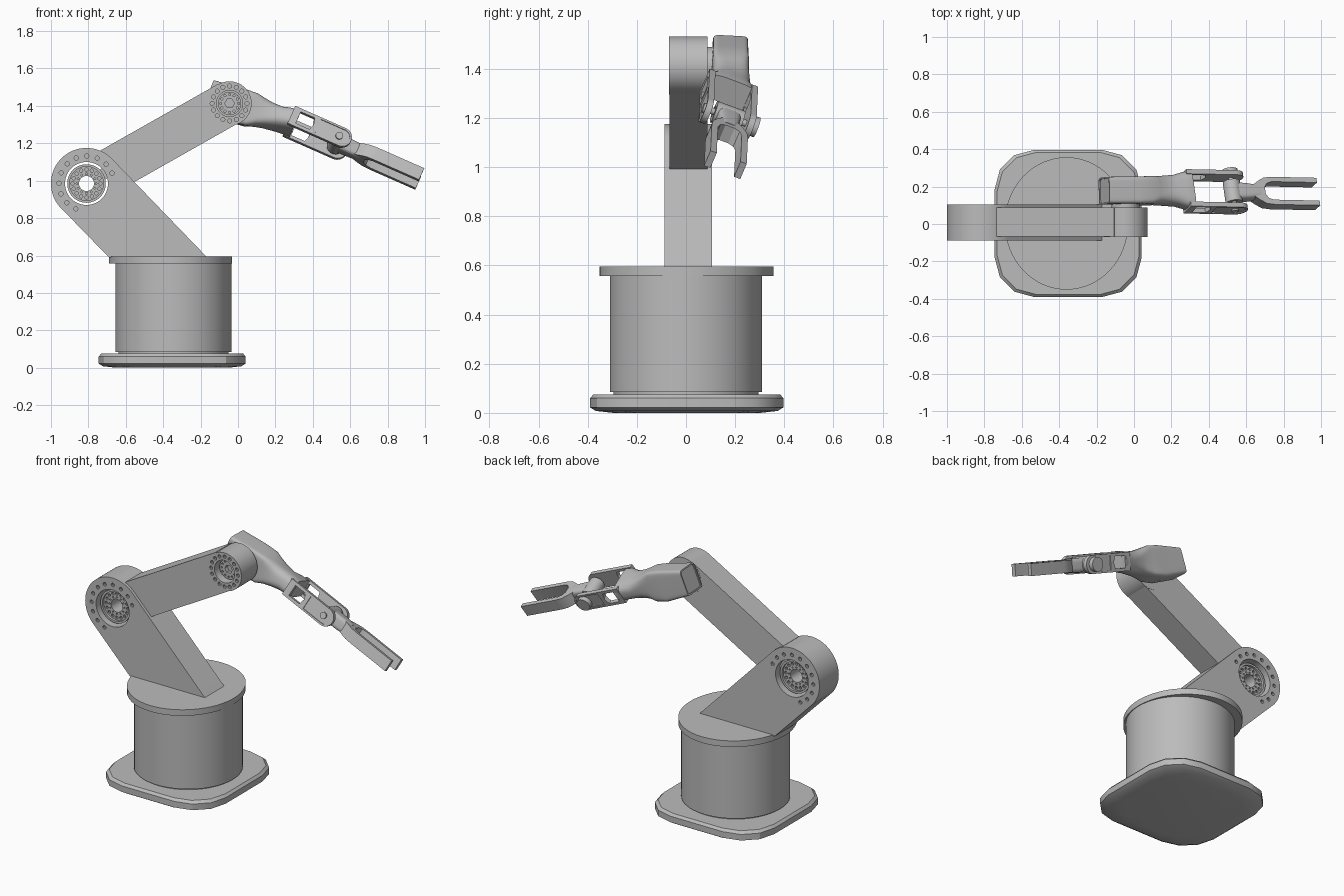
import bpy, bmesh
from math import cos, sin, pi, radians
from mathutils import Matrix, Vector

cube = bpy.data.objects.get("Cube")
if cube:
    bpy.data.objects.remove(cube, do_unlink=True)

grey = bpy.data.materials.new("machine_grey")
grey.use_nodes = True
GREY = (0.5, 0.5, 0.5, 1)
grey.diffuse_color = GREY
grey.node_tree.nodes["Principled BSDF"].inputs["Base Color"].default_value = GREY
parts = []


def add_loft(bm, rings):
    """Skin a list of equal-length point rings and cap both ends."""
    loops = [[bm.verts.new(p) for p in ring] for ring in rings]
    n = len(loops[0])
    for a, b in zip(loops, loops[1:]):
        for i in range(n):
            j = (i + 1) % n
            bm.faces.new((a[i], a[j], b[j], b[i]))
    bm.faces.new(loops[0][::-1])
    bm.faces.new(loops[-1])


def make(name, solids, frame=Matrix()):
    bm = bmesh.new()
    for rings in solids:
        add_loft(bm, rings)
    bmesh.ops.recalc_face_normals(bm, faces=bm.faces)
    mesh = bpy.data.meshes.new(name)
    bm.to_mesh(mesh)
    bm.free()
    mesh.materials.append(grey)
    obj = bpy.data.objects.new(name, mesh)
    obj.matrix_world = frame
    bpy.context.collection.objects.link(obj)
    parts.append(obj)
    return obj


def slab(points, y0, y1):
    """Profile in x-z, extruded along y."""
    return [[(x, y, z) for x, z in points] for y in (y0, y1)]


def circle(cx, cz, r, n=48, start=0, sweep=2 * pi):
    return [(cx + r * cos(start + sweep * i / n), cz + r * sin(start + sweep * i / n)) for i in range(n)]


def drum(cx, cz, r, y0, y1, n=48):
    return slab(circle(cx, cz, r, n), y0, y1)


def bolt_holes(cx, cz, ring, r, count, y0, y1, start=0, step=None):
    step = step or 2 * pi / count
    return [drum(cx + ring * cos(start + i * step), cz + ring * sin(start + i * step), r, y0, y1, 10)
            for i in range(count)]


def cut(target, solids):
    cutter = make("cutter", solids, target.matrix_world.copy())
    parts.remove(cutter)
    cutter.hide_render = True
    mod = target.modifiers.new("cut", "BOOLEAN")
    mod.operation, mod.solver, mod.object = "DIFFERENCE", "EXACT", cutter
    bpy.context.view_layer.update()
    bpy.context.view_layer.objects.active = target
    bpy.ops.object.modifier_apply(modifier=mod.name)
    bpy.data.objects.remove(cutter, do_unlink=True)


def oval(cx, cy, rx, ry, z, n=64):
    return [(cx + rx * cos(2 * pi * i / n), cy + ry * sin(2 * pi * i / n), z) for i in range(n)]


def rounded_square(half, radius, z):
    pts = []
    for k, (sx, sy) in enumerate(((1, 1), (-1, 1), (-1, -1), (1, -1))):
        c = half - radius
        for i in range(4):
            a = (k + i / 3) * pi / 2
            pts.append((-0.352 + sx * c + radius * cos(a), 0.003 + sy * c + radius * sin(a), z))
    return pts


# Base plate, column and turntable
make("base_plate", [[rounded_square(h, 0.21, z) for h, z in
                     ((0.3, 0), (0.37, 0.008), (0.393, 0.022), (0.393, 0.06), (0.38, 0.075))]])
make("base_collar", [[oval(-0.345, 0, 0.295, 0.295, z) for z in (0.07, 0.09)]])
make("column", [[oval(-0.345, 0, 0.31, 0.31, z) for z in (0.085, 0.57)]])
make("turntable", [[oval(-0.361, 0.003, 0.33, 0.354, z) for z in (0.557, 0.595)]])

# Lower arm with its bored shoulder
HX, HZ = -0.81, 0.985
profile = circle(HX, HZ, 0.19, 40, pi / 4, pi) + [(-0.944, 0.851), (-0.69, 0.59), (-0.165, 0.59)]
lower = make("lower_arm", [slab(profile, -0.087, 0.105)])
cut(lower, [drum(HX, HZ, 0.115, -0.2, 0.2)])
for y in (-0.087, 0.105):
    cut(lower, bolt_holes(HX, HZ, 0.147, 0.0115, 11, y - 0.02, y + 0.02, radians(22), radians(22.5)))

# Shoulder hub with bolt circles, stepped rim and through bore
hub = make("shoulder_hub", [drum(HX, HZ, 0.103, -0.06, 0.078)])
cut(hub, [drum(HX, HZ, 0.04, -0.2, 0.2)])
for y in (-0.06, 0.078):
    cut(hub, [drum(HX, HZ, 0.09, y - 0.015, y + 0.015)])
    cut(hub, bolt_holes(HX, HZ, 0.074, 0.009, 16, y - 0.035, y + 0.035))
    cut(hub, bolt_holes(HX, HZ, 0.052, 0.005, 12, y - 0.03, y + 0.03))

# Upper arm box and elbow drum
EX, EZ = -0.045, 1.413
arm_frame = Matrix.Translation((HX, 0, HZ)) @ Matrix.Rotation(radians(-29.5), 4, "Y")
make("hub_bridge", [slab([(0.09, -0.03), (0.17, -0.03), (0.17, 0.03), (0.09, 0.03)], -0.05, 0.07)], arm_frame)
upper = make("upper_arm", [slab([(0.152, -0.119), (0.875, -0.119), (0.875, 0.117), (0.152, 0.117)], -0.068, 0.087)],
             arm_frame)
elbow = make("elbow_drum", [drum(EX, EZ, 0.118, -0.07, 0.088, 64)])
cut(upper, [slab(circle(0.878, 0, 0.112), -0.2, 0.2)])
cut(elbow, [drum(EX, EZ, 0.07, -0.2, 0.02)])
cut(elbow, bolt_holes(EX, EZ, 0.093, 0.011, 16, -0.1, -0.04))
flange = make("elbow_flange", [drum(EX, EZ, 0.062, -0.03, 0.03), drum(EX, EZ, 0.075, 0.06, 0.125)])
cut(flange, bolt_holes(EX, EZ, 0.048, 0.006, 12, -0.05, -0.01))
cut(flange, [drum(EX, EZ, 0.026, -0.05, -0.005, 6)])


# Forearm: block flowing into a rolled wrist neck
def section(t, w, hs, hw, power, roll, n=48):
    ring, a = [], radians(roll)
    for i in range(n):
        c, s = cos(2 * pi * (i + 0.5) / n), sin(2 * pi * (i + 0.5) / n)
        y = hs * abs(c) ** (2 / power) * (1 if c > 0 else -1)
        z = hw * abs(s) ** (2 / power) * (1 if s > 0 else -1)
        ring.append((t, y * cos(a) - z * sin(a), w + y * sin(a) + z * cos(a)))
    return ring


fore_frame = Matrix.Translation((EX, 0.178, EZ)) @ Matrix.Rotation(radians(21.5), 4, "Y")
stations = ((-0.125, 0.004, 0.072, 0.078, 9, -3), (0.04, 0.004, 0.073, 0.096, 9, -3),
            (0.12, 0.01, 0.075, 0.093, 7, -4), (0.165, 0.014, 0.074, 0.08, 4, -8),
            (0.21, 0.015, 0.078, 0.07, 3, -14), (0.27, 0.018, 0.085, 0.062, 2.6, -22),
            (0.32, 0.026, 0.1, 0.06, 3, -22), (0.365, 0.026, 0.105, 0.055, 4, -22))
forearm = make("forearm", [[section(*s) for s in stations]], fore_frame)
cut(forearm, [[section(t, 0.004, 0.064, 0.07, 9, -3) for t in (-0.14, -0.118)]])

# Wrist fork: two windowed cheeks with pivot caps
wrist = (Matrix.Translation((0.272, 0.175, 1.318)) @ Matrix.Rotation(radians(-1.2), 4, "Z")
         @ Matrix.Rotation(radians(23.8), 4, "Y") @ Matrix.Rotation(radians(-22), 4, "X"))
cheek = circle(0.295, 0, 0.054, 24, -pi / 2, pi) + [(0.295, 0.054), (0.0, 0.054), (0.0, -0.054)]
for side, label in ((-1, "front"), (1, "back")):
    plate = make("wrist_cheek_" + label, [slab(cheek, side * 0.08, side * 0.106)], wrist)
    cut(plate, [slab([(0.04, -0.036), (0.12, -0.036), (0.13, 0), (0.12, 0.036), (0.04, 0.036)],
                     side * 0.05, side * 0.15)])
    recess = circle(0.295, 0, 0.043, 24, -pi / 2, pi) + [(0.295, 0.043), (0.155, 0.043), (0.155, -0.043)]
    cut(plate, [slab(recess, side * 0.1, side * 0.15)])
    reach = 0.109 if side < 0 else 0.128
    make("pivot_cap_" + label, [drum(0.28, 0, 0.02 if side < 0 else 0.042, side * 0.09, side * reach, 32)], wrist)

# Wrist knuckle and tapering gripper neck
knuckle = make("wrist_knuckle", [drum(0.28, 0, 0.046, -0.06, 0.06)], wrist)
cut(knuckle, [drum(0.28, 0, 0.025, -0.1, -0.03), drum(0.28, 0, 0.025, 0.03, 0.1)])
make("pivot_pin", [drum(0.28, 0, 0.014, -0.09, 0.09, 20)], wrist)
make("gripper_neck", [[section(t, 0, hs, hw, 4, 0) for t, hs, hw in
                       ((0.3, 0.05, 0.042), (0.36, 0.045, 0.042), (0.43, 0.035, 0.038))]], wrist)

# Two-pronged gripper
half = [(0.385, 0.03), (0.42, 0.055), (0.455, 0.074), (0.5, 0.079), (0.765, 0.079),
        (0.765, 0.052), (0.5, 0.052), (0.47, 0.042), (0.455, 0.02)]
outline = half + [(x, -y) for x, y in reversed(half)]
gripper = make("gripper", [[[(x, y, z) for x, y in outline] for z in (-0.036, 0.036)]], wrist)

# Keep flat faces crisp and curved faces smooth
bpy.ops.object.select_all(action="DESELECT")
for obj in parts:
    obj.select_set(True)
bpy.context.view_layer.objects.active = parts[0]
bpy.ops.object.shade_smooth_by_angle(angle=radians(30))
